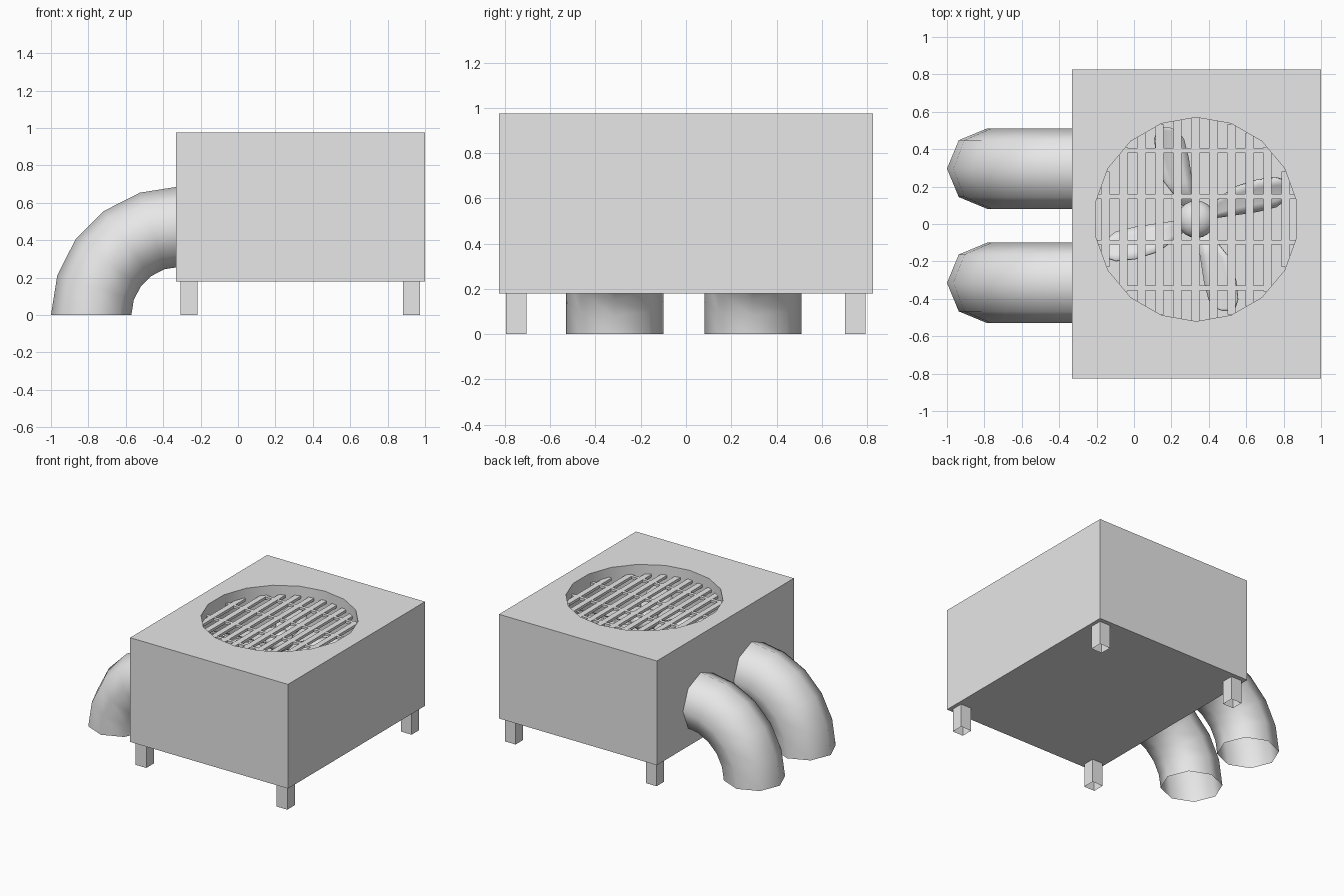
import bpy, bmesh, math
from mathutils import Matrix, Vector

cube = bpy.data.objects.get("Cube")
if cube:
    bpy.data.objects.remove(cube, do_unlink=True)

GREY = (0.8, 0.8, 0.8, 1)
metal = bpy.data.materials.new("grey_metal")
metal.use_nodes = True
metal.diffuse_color = GREY
metal.node_tree.nodes["Principled BSDF"].inputs["Base Color"].default_value = GREY

CX, CY, HOLE_R = 0.333, 0.025, 0.545   # fan opening
BOTTOM, TOP, HALF_Y = 0.18, 0.975, 0.826
GRILLE_Z = 0.895


def finish(bm, name, smooth_angle=None, fix_normals=True):
    if fix_normals:
        bmesh.ops.recalc_face_normals(bm, faces=bm.faces)
    mesh = bpy.data.meshes.new(name)
    bm.to_mesh(mesh)
    bm.free()
    mesh.materials.append(metal)
    if smooth_angle:
        for p in mesh.polygons:
            p.use_smooth = True
        mesh.set_sharp_from_angle(angle=math.radians(smooth_angle))
    obj = bpy.data.objects.new(name, mesh)
    bpy.context.collection.objects.link(obj)
    return obj


def add_box(bm, center, size):
    m = Matrix.Translation(center) @ Matrix.Diagonal((*size, 1))
    return bmesh.ops.create_cube(bm, size=1, matrix=m)["verts"]


# Housing: a box whose top is pierced by a round well for the fan
bm = bmesh.new()
add_box(bm, (0.334, 0, (BOTTOM + TOP) / 2), (1.332, 2 * HALF_Y, TOP - BOTTOM))
bm.faces.ensure_lookup_table()
lid = max(bm.faces, key=lambda f: f.calc_center_median().z)
rim = list(lid.edges)
bmesh.ops.delete(bm, geom=[lid], context='FACES_ONLY')
ring = bmesh.ops.create_circle(bm, segments=18, radius=HOLE_R,
                               matrix=Matrix.Translation((CX, CY, TOP)))["verts"]
hole = list({e for v in ring for e in v.link_edges})
bmesh.ops.triangle_fill(bm, edges=rim + hole, use_beauty=True, normal=(0, 0, 1))
wall = bmesh.ops.extrude_edge_only(bm, edges=hole)["geom"]
low = [g for g in wall if isinstance(g, bmesh.types.BMVert)]
bmesh.ops.translate(bm, verts=low, vec=(0, 0, -0.32))
low_set = set(low)
bmesh.ops.contextual_create(bm, geom=[g for g in wall if isinstance(g, bmesh.types.BMEdge)
                                      and set(g.verts) <= low_set])
finish(bm, "housing", 30)

# Feet: square tubes open at the bottom
for x, side in ((-0.262, "right"), (0.928, "left")):
    for y, end in ((-0.75, "front"), (0.748, "back")):
        bm = bmesh.new()
        add_box(bm, (x, y, BOTTOM / 2), (0.09, 0.09, BOTTOM))
        caps = [f for f in bm.faces if abs(f.normal.z) > 0.9]
        bmesh.ops.delete(bm, geom=caps, context='FACES_ONLY')
        finish(bm, f"foot_{end}_{side}")

# Ducts: open eight-sided quarter bends
BEND_R, DUCT_R, BEND_X = 0.4725, 0.215, -0.3125
for y, name in ((-0.315, "duct_front"), (0.296, "duct_back")):
    bm = bmesh.new()
    rings = []
    for i in range(6):
        a = math.radians(18 * i)
        row = []
        for j in range(8):
            t = math.tau * j / 8
            r = BEND_R + DUCT_R * math.cos(t)
            row.append(bm.verts.new((BEND_X - r * math.cos(a),
                                     y + DUCT_R * math.sin(t), r * math.sin(a))))
        rings.append(row)
    for a, b in zip(rings, rings[1:]):
        for j in range(8):
            k = (j + 1) % 8
            bm.faces.new((a[j], a[k], b[k], b[j]))
    finish(bm, name, 80)

# Grille: crossed bars trimmed to the round opening
bm = bmesh.new()
for k in range(-5, 6):
    d = k * 0.0963
    length = 2 * math.sqrt(HOLE_R ** 2 - d * d)
    add_box(bm, (CX - 0.004 + d, CY, GRILLE_Z), (0.043, length, 0.02))
for k in (-1.5, -0.5, 0.5, 1.5):
    d = k * 0.245
    length = 2 * math.sqrt(HOLE_R ** 2 - d * d)
    add_box(bm, (CX, CY + d, GRILLE_Z), (length, 0.025, 0.019))
finish(bm, "grille")

# Fan hub
bm = bmesh.new()
bmesh.ops.create_uvsphere(bm, u_segments=20, v_segments=12, radius=1,
                          matrix=Matrix.Translation((CX, CY, 0.81))
                          @ Matrix.Diagonal((0.1, 0.1, 0.075, 1)))
finish(bm, "fan_hub", 60)

# Fan blades: one pitched, swept outline turned four times
# each station: distance from hub, trailing edge, leading edge
stations = [(0.06, 0.0, 0.06), (0.2, 0.02, 0.17), (0.33, 0.04, 0.21),
            (0.43, 0.065, 0.22), (0.475, 0.1, 0.205), (0.49, 0.14, 0.17)]
bm = bmesh.new()
for turn in range(4):
    m = Matrix.Translation((CX, CY, 0.79)) @ Matrix.Rotation(turn * math.pi / 2, 4, 'Z')
    rows = []
    for u, v0, v1 in stations:
        row = []
        for s in range(5):
            v = v0 + (v1 - v0) * s / 4
            height = 0.3 * (v - 0.1) + 1.5 * max(v - 0.1, 0) ** 2
            row.append(bm.verts.new(m @ Vector((u, v, height))))
        rows.append(row)
    for a, b in zip(rows, rows[1:]):
        for s in range(4):
            bm.faces.new((a[s], b[s], b[s + 1], a[s + 1]))
blades = finish(bm, "fan_blades", 60, fix_normals=False)
thick = blades.modifiers.new("thickness", 'SOLIDIFY')
thick.thickness = 0.01
